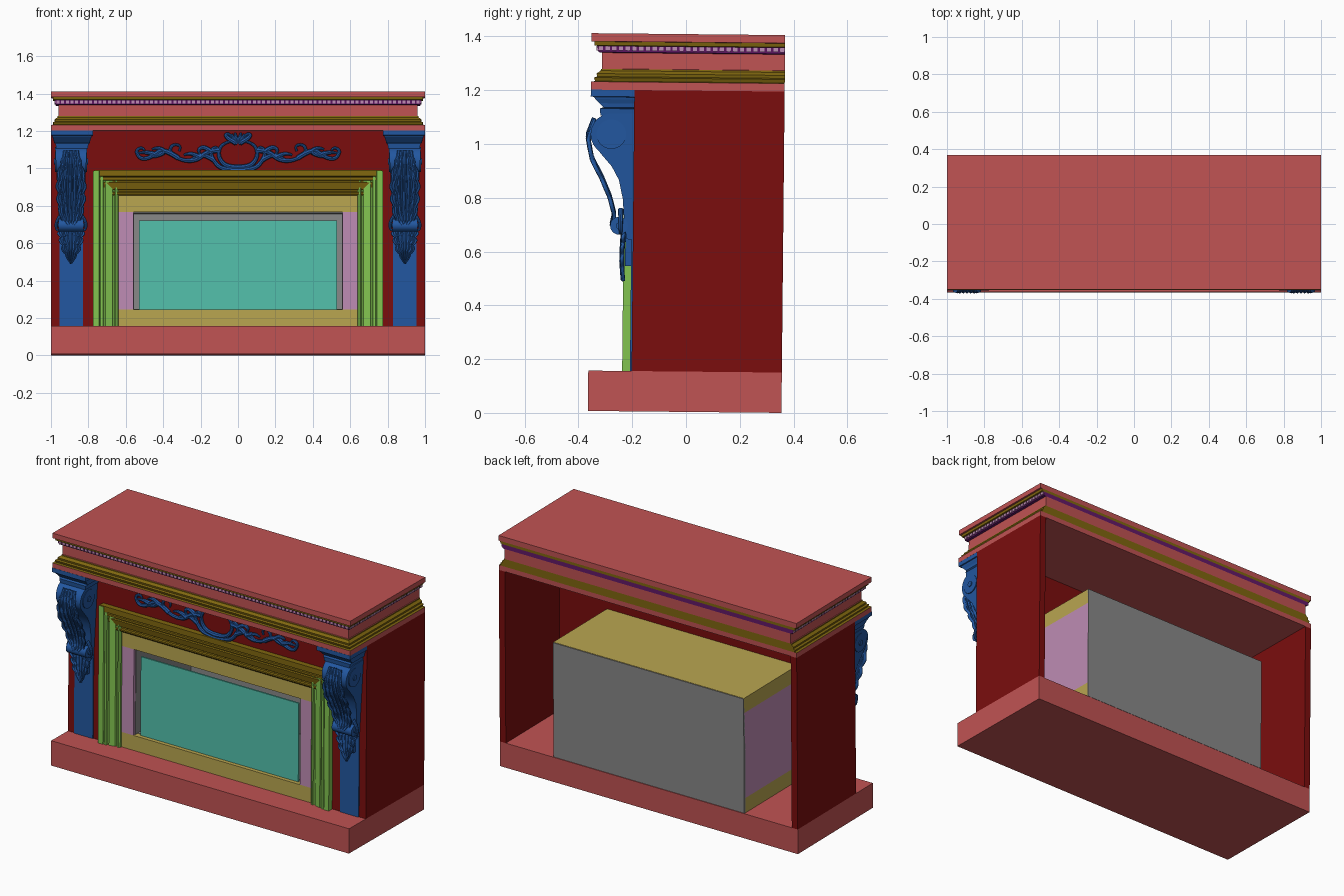
import bpy, bmesh, math
from mathutils import Matrix, Vector

if "Cube" in bpy.data.objects:
    bpy.data.objects.remove(bpy.data.objects["Cube"])

made = []


def material(name, rgb):
    # sRGB bytes to linear colour
    col = [((c / 255 + 0.055) / 1.055) ** 2.4 if c > 10 else c / 255 / 12.92 for c in rgb] + [1]
    m = bpy.data.materials.new(name)
    m.use_nodes = True
    m.diffuse_color = col
    m.node_tree.nodes["Principled BSDF"].inputs["Base Color"].default_value = col
    return m


RED = material("coral red", (192, 83, 83))
DARK = material("dark red", (123, 13, 13))
BLUE = material("blue", (34, 87, 160))
GREEN = material("leaf green", (130, 196, 80))
OLIVE = material("dark olive", (128, 103, 15))
YELLOW = material("straw yellow", (185, 165, 80))
PINK = material("lilac pink", (190, 140, 180))
GREY = material("grey", (136, 136, 136))
TEAL = material("teal", (83, 192, 172))
PURPLE = material("purple", (100, 25, 105))


def finish(name, bm, *mats, smooth=False):
    bmesh.ops.recalc_face_normals(bm, faces=bm.faces)
    me = bpy.data.meshes.new(name)
    bm.to_mesh(me)
    bm.free()
    return link(name, me, mats, smooth)


def link(name, me, mats, smooth=False):
    for m in mats:
        me.materials.append(m)
    ob = bpy.data.objects.new(name, me)
    bpy.context.collection.objects.link(ob)
    made.append(ob)
    if smooth:
        bpy.ops.object.select_all(action="DESELECT")
        ob.select_set(True)
        bpy.context.view_layer.objects.active = ob
        bpy.ops.object.shade_smooth_by_angle(angle=math.radians(40))
    return ob


def add_box(bm, x, y, z):
    size = Matrix.Diagonal((x[1] - x[0], y[1] - y[0], z[1] - z[0], 1))
    mid = Matrix.Translation((sum(x) / 2, sum(y) / 2, sum(z) / 2))
    bmesh.ops.create_cube(bm, size=1, matrix=mid @ size)


def box(name, mat, x, y, z):
    bm = bmesh.new()
    add_box(bm, x, y, z)
    return finish(name, bm, mat)


def prism(name, mat, outline, start, end, smooth=False):
    # joins two mapped copies of a closed outline
    bm = bmesh.new()
    a = [bm.verts.new(start(*p)) for p in outline]
    b = [bm.verts.new(end(*p)) for p in outline]
    bm.faces.new(a)
    bm.faces.new(b)
    for i in range(len(a)):
        j = (i + 1) % len(a)
        bm.faces.new((a[i], a[j], b[j], b[i]))
    return finish(name, bm, mat, smooth=smooth)


def stack(name, mats, rings):
    # rings: (x0, x1, y0, y1, z, material index of the band above)
    bm = bmesh.new()
    loops = [[bm.verts.new(p) for p in ((x0, y0, z), (x1, y0, z), (x1, y1, z), (x0, y1, z))]
             for x0, x1, y0, y1, z, _ in rings]
    bm.faces.new(loops[0])
    bm.faces.new(loops[-1])
    for r, lo, hi in zip(rings, loops, loops[1:]):
        for i in range(4):
            j = (i + 1) % 4
            bm.faces.new((lo[i], lo[j], hi[j], hi[i])).material_index = r[5]
    return finish(name, bm, *mats)


def tubes(name, strokes, radius):
    # tapered carved strokes through 3D points
    cu = bpy.data.curves.new(name, "CURVE")
    cu.dimensions = "3D"
    cu.bevel_depth, cu.bevel_resolution, cu.resolution_u = radius, 2, 6
    cu.use_fill_caps = True
    for pts in strokes:
        s = cu.splines.new("NURBS")
        s.points.add(len(pts) - 1)
        for i, (sp, p) in enumerate(zip(s.points, pts)):
            sp.co = (*p, 1)
            sp.radius = 1.15 - 0.7 * i / (len(pts) - 1)
        s.order_u, s.use_endpoint_u = 3, True
    ob = bpy.data.objects.new(name, cu)
    bpy.context.collection.objects.link(ob)
    me = bpy.data.meshes.new_from_object(ob.evaluated_get(bpy.context.evaluated_depsgraph_get()))
    bpy.data.objects.remove(ob)
    me.materials.clear()
    return link(name, me, [BLUE], True)


def leaf(name, cx, path, lobes):
    # scalloped blade following a (y, z, half width) path
    bm, n, grid = bmesh.new(), 40, []
    for i in range(n + 1):
        t = i / n * (len(path) - 1)
        k = min(int(t), len(path) - 2)
        y, z, w = Vector(path[k]).lerp(Vector(path[k + 1]), t - k)
        w *= 0.82 + 0.18 * abs(math.sin(math.pi * lobes * i / n))
        grid.append([bm.verts.new((cx + w * s / 6, y - 0.01 * math.cos(s * math.pi / 2) ** 2, z - abs(s) * 0.003))
                     for s in range(-6, 7)])
    for a, b in zip(grid, grid[1:]):
        for j in range(12):
            bm.faces.new((a[j], a[j + 1], b[j + 1], b[j]))
    ob = finish(name, bm, BLUE, smooth=True)
    ob.modifiers.new("thickness", "SOLIDIFY").thickness = 0.006


FRONT, BACK, WALL = -0.365, 0.355, -0.204

# Hearth and mantel shelf
box("hearth_base", RED, (-1, 1), (FRONT, BACK), (0, 0.15))
bands = [(1.195, 0, 0), (1.225, 0, 1), (1.227, .015, 1), (1.24, .01, 1), (1.244, .022, 1), (1.255, .02, 1),
         (1.266, .035, 1), (1.272, .036, 0), (1.273, .04, 0), (1.333, .04, 2), (1.335, .026, 2), (1.358, .022, 1),
         (1.36, .012, 1), (1.374, .01, 0), (1.375, 0, 0), (1.405, 0, 0)]
stack("mantel_shelf", (RED, OLIVE, PURPLE),
      [(d - 1, 1 - d, FRONT + d, BACK, z, m) for z, d, m in bands])

# Small dentils along the purple moulding
bm = bmesh.new()
for i in range(78):
    x = -0.9625 + i * 0.025
    add_box(bm, (x - .008, x + .008), (FRONT + .019, FRONT + .03), (1.341, 1.357))
for i in range(28):
    y = FRONT + 0.035 + i * 0.025
    for s in (-1, 1):
        add_box(bm, sorted((s * .97, s * .981)), (y - .008, y + .008), (1.341, 1.357))
finish("mantel_dentils", bm, PINK)

# Chimney breast
box("front_header", DARK, (-.64, .64), (WALL, -.165), (.85, 1.195))

# Firebox
box("firebox_top", YELLOW, (-.64, .64), (WALL - .002, .35), (.76, .85))
box("firebox_bottom", YELLOW, (-.64, .64), (WALL - .002, .35), (.15, .24))
box("firebox_back", GREY, (-.64, .64), (.34, .354), (.152, .848))
box("liner_top", GREY, (-.56, .56), (-.19, .34), (.757, .762))
box("liner_bottom", GREY, (-.56, .56), (-.17, .34), (.238, .242))
box("glass_screen", TEAL, (-.53, .53), (-.182, -.172), (.24, .715))

# Surround moulding, as (distance outward, relief)
mould = [(0, 0), (0, .012), (.008, .018), (.016, .018), (.02, .01), (.028, .01), (.032, .017), (.068, .025),
         (.072, .018), (.078, .018), (.082, .031), (.094, .031), (.098, .026), (.102, .034), (.135, .034), (.135, 0)]
prism("surround_lintel", OLIVE, mould, lambda u, d: (-.77, WALL - d, .85 + u), lambda u, d: (.77, WALL - d, .85 + u))

# Bracket side outline, as (y, z), with a round scroll on top
bracket = [(-.2, .64), (-.228, .64), (-.238, .72), (-.243, .79), (-.258, .86), (-.285, .91), (-.32, .95)]
bracket += [(-.288 + .077 * math.cos(a), 1.03 + .077 * math.sin(a))
            for a in (math.radians(230 - 10 * i) for i in range(15))]
bracket += [(-.2, 1.107)]
half = lambda z: .062 + .05 * (z - .64)

for s, side in ((1, "left"), (-1, "right")):
    cx = s * .8925
    span = lambda a, b: sorted((s * a, s * b))
    box(side + "_front_panel", DARK, span(.64, 1), (WALL, -.165), (.15, 1.195))
    box(side + "_side_panel", DARK, span(.96, 1), (-.165, BACK), (.15, 1.195))
    box(side + "_firebox_cheek", PINK, span(.56, .64), (WALL - .002, .35), (.24, .76))
    box(side + "_liner", GREY, span(.557, .562), (-.19, .34), (.24, .76))
    prism(side + "_surround_jamb", GREEN, mould, lambda u, d: (s * (.64 + u), WALL - d - .001, .15),
          lambda u, d: (s * (.64 + u), WALL - d - .001, .98))
    box(side + "_pilaster", BLUE, (cx - .063, cx + .063), (WALL - .006, WALL), (.15, 1.12))
    prism(side + "_bracket", BLUE, bracket, lambda y, z: (cx - half(z), y, z),
          lambda y, z: (cx + half(z), y, z), smooth=True)

    # Capital
    cap = [(1.1, .085, .125), (1.125, .088, .128), (1.13, .096, .115), (1.145, .098, .13), (1.16, .104, .145),
           (1.168, .106, .15), (1.17, .112, .162), (1.196, .112, .162)]
    stack(side + "_capital", (BLUE,),
          [(s * .8875 - w, s * .8875 + w, WALL - d, WALL + .004, z, 0) for z, w, d in cap])

    # Scroll bosses on the bracket cheeks, and the lower curl
    bm = bmesh.new()
    for r, w, y, z in ((.055, .086, -.288, 1.03), (.016, .091, -.288, 1.03), (.033, .066, -.256, .69),
                       (.012, .072, -.256, .69)):
        turn = Matrix.Translation((cx, y, z)) @ Matrix.Rotation(math.pi / 2, 4, "Y")
        bmesh.ops.create_cone(bm, cap_ends=True, segments=28, radius1=r, radius2=r, depth=2 * w, matrix=turn)
    finish(side + "_scroll_rolls", bm, BLUE, smooth=True)

    # Carved foliage
    leaf(side + "_acanthus", cx, [(-.345, 1.09, .04), (-.368, 1.03, .065), (-.352, .95, .084), (-.315, .88, .084),
                                  (-.285, .81, .076), (-.266, .74, .06), (-.275, .7, .03)], 6)
    leaf(side + "_drop_leaf", cx, [(-.232, .68, .078), (-.236, .63, .068), (-.238, .57, .05), (-.232, .5, .006)], 4)
    box(side + "_drop_backing", BLUE, (cx - .04, cx + .04), (-.232, WALL), (.54, .66))
    veins = [[(cx + k * .016, -.35, 1.085), (cx + k * .022, -.38, 1.02), (cx + k * .028, -.356, .93),
              (cx + k * .026, -.3, .82), (cx + k * .016, -.272, .73)] for k in (-2, -1, 0, 1, 2)]
    veins += [[(cx + k * .022, -.236, .68), (cx + k * .024, -.245, .61), (cx + k * .006, -.238, .53)]
              for k in (-2, -1, 0, 1, 2)]
    veins += [[(cx + k * .05, -.25, .75), (cx + k * .085, -.25, .71), (cx + k * .075, -.25, .65),
               (cx + k * .045, -.25, .67)] for k in (-1, 1)]
    tubes(side + "_leaf_veins", veins, .009)

# Carved crest over the opening, one half drawn as (x, z) strokes
half_crest = [
    [(0, 1.0), (.06, 1.0), (.105, 1.05), (.1, 1.11), (.05, 1.14), (.01, 1.14)],
    [(0, .985), (.08, .985), (.13, 1.03), (.15, 1.09), (.11, 1.115), (.1, 1.08)],
    [(.01, 1.13), (.05, 1.15), (.07, 1.175), (.045, 1.18), (.035, 1.16)],
    [(0, 1.13), (.012, 1.16), (.016, 1.185)],
    [(0, 1.13), (.025, 1.15), (.035, 1.178)],
    [(.1, 1.09), (.16, 1.09), (.22, 1.035), (.3, 1.035), (.37, 1.08), (.35, 1.125), (.3, 1.115), (.315, 1.085)],
    [(.13, 1.04), (.18, 1.07), (.23, 1.055), (.27, 1.03)],
    [(.14, 1.08), (.18, 1.115), (.22, 1.09), (.2, 1.07)],
    [(.2, 1.05), (.25, 1.085), (.29, 1.065)],
    [(.32, 1.05), (.4, 1.105), (.46, 1.055), (.52, 1.04), (.55, 1.09), (.51, 1.11), (.5, 1.09)],
    [(.39, 1.08), (.42, 1.115), (.46, 1.095)],
    [(.4, 1.08), (.43, 1.055), (.48, 1.055)],
    [(.45, 1.07), (.49, 1.085), (.53, 1.075)],
]
for s, side in ((1, "left"), (-1, "right")):
    tubes(side + "_crest_scrolls", [[(s * x, WALL - .012, z) for x, z in st] for st in half_crest], .0125)

# The whole piece leans back very slightly
lean = Matrix.Translation((0, 0, .0036)) @ Matrix.Rotation(-.01, 4, "X")
for ob in made:
    ob.matrix_world = lean
